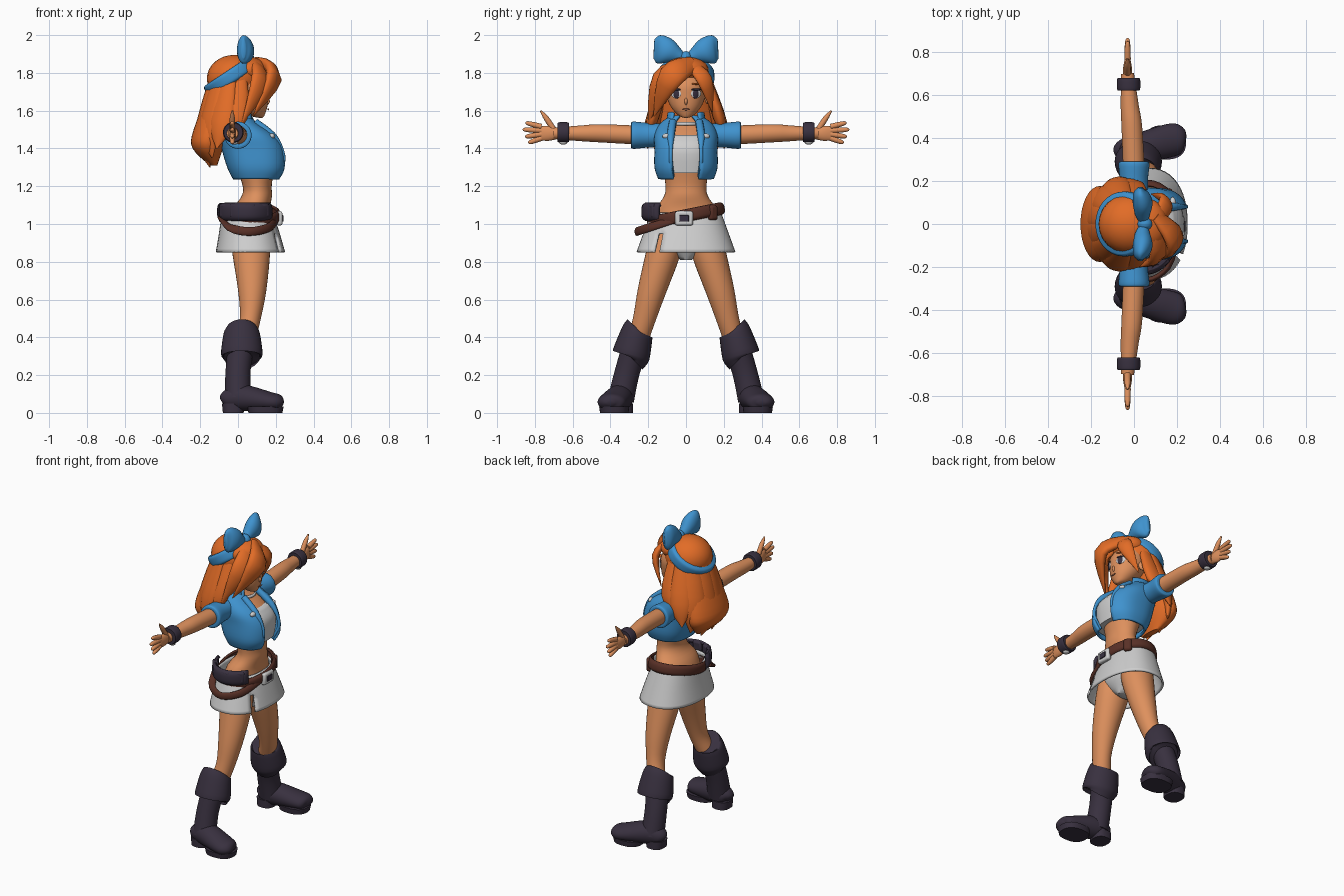
import bpy, bmesh, math
from mathutils import Vector, Matrix

cube = bpy.data.objects.get("Cube")
if cube:
    bpy.data.objects.remove(cube)


def material(name, *rgb):
    mat = bpy.data.materials.new(name)
    mat.use_nodes = True
    mat.diffuse_color = (*rgb, 1)
    mat.node_tree.nodes["Principled BSDF"].inputs["Base Color"].default_value = (*rgb, 1)
    return mat


skin = material("skin", .73, .28, .11)
hair = material("orange hair", .76, .15, .02)
blue = material("blue cloth", .05, .29, .62)
white = material("off white cloth", .62, .62, .62)
dark = material("dark leather", .04, .03, .05)
brown = material("brown leather", .1, .03, .02)
lip = material("lip", .45, .17, .1)

parts = []
X, Y, Z = Vector((1, 0, 0)), Vector((0, 1, 0)), Vector((0, 0, 1))
SIDES = ((1, "left_"), (-1, "right_"))


def finish(name, bm, mat, thick=0, bevel=0):
    """Turn a bmesh into a named, coloured object."""
    bmesh.ops.recalc_face_normals(bm, faces=bm.faces)
    mesh = bpy.data.meshes.new(name)
    bm.to_mesh(mesh)
    bm.free()
    mesh.materials.append(mat)
    ob = bpy.data.objects.new(name, mesh)
    bpy.context.collection.objects.link(ob)
    if thick:
        mod = ob.modifiers.new("thickness", "SOLIDIFY")
        mod.thickness, mod.offset = thick, 0
    if bevel:
        mod = ob.modifiers.new("rounded edges", "BEVEL")
        mod.width, mod.segments = bevel, 2
    parts.append(ob)


def spline(rows, steps=4):
    """Smooth curve through rows of numbers."""
    points = [Vector(row) for row in rows]
    points = [points[0]] + points + [points[-1]]
    curve = []
    for before, start, end, after in zip(points, points[1:], points[2:], points[3:]):
        leave, arrive = (end - before) / 2, (after - start) / 2
        for step in range(steps):
            t = step / steps
            ease = t * t * (3 - 2 * t)
            curve.append(start + (end - start) * ease + leave * (t * (1 - t) ** 2) - arrive * (t * t * (1 - t)))
    return curve + [points[-1]]


def loft(name, rows, mat, ref=None, sides=32, power=1, cap=True, skip=None, thick=0):
    """Skin over oval rings (x, y, z, radii): level, or square to the path when ref is set."""
    rings = spline([(*row, row[-1])[:5] for row in rows])
    centres = [Vector(ring[:3]) for ring in rings]
    bm = bmesh.new()
    loops = []
    for i, (ring, centre) in enumerate(zip(rings, centres)):
        u, v = X, Y
        if ref:
            tangent = (centres[min(i + 1, len(rings) - 1)] - centres[max(i - 1, 0)]).normalized()
            u = (ref - tangent * ref.dot(tangent)).normalized()
            v = tangent.cross(u)
        loop = []
        for k in range(sides):
            angle = math.tau * k / sides
            co, si = math.cos(angle), math.sin(angle)
            loop.append(bm.verts.new(centre
                                     + u * max(ring[3], .002) * math.copysign(abs(co) ** power, co)
                                     + v * max(ring[4], .002) * math.copysign(abs(si) ** power, si)))
        loops.append(loop)
    for lower, upper, centre in zip(loops, loops[1:], centres):
        for k in range(sides):
            angle = math.remainder(360 * (k + .5) / sides, 360)
            if not (skip and skip(angle, centre.z)):
                j = (k + 1) % sides
                bm.faces.new((lower[k], lower[j], upper[j], upper[k]))
    if cap:
        bm.faces.new(loops[0])
        bm.faces.new(loops[-1])
    finish(name, bm, mat, thick)


def stack(name, rows, mat, **options):
    """Level rings on the middle plane, each (height, forward, radii)."""
    loft(name, [(x, 0, z, *radii) for z, x, *radii in rows], mat, **options)


def both(name, rows, mat, ref=X, **options):
    """The same limb on the left and the right."""
    for s, side in SIDES:
        loft(side + name, [(x, y * s, *rest) for x, y, *rest in rows], mat, ref=ref, **options)


def band(name, centre, axis, radii, height, mat, **options):
    """Strap around an axis with softly rounded rims."""
    rows = []
    for offset, scale in ((-1, .93), (-.6, 1), (.6, 1), (1, .93)):
        place = Vector(centre) + Vector(axis).normalized() * offset * height / 2
        rows.append((*place, *(radius * scale for radius in radii)))
    loft(name, rows, mat, ref=X, **options)


def lock(name, points, width):
    """Tapered flat strand of hair facing away from the head."""
    outward = Vector((*points[1][:2], 0))
    rows = [(*point, width * scale / 2, width * scale) for point, scale in zip(points, (.6, 1, .05))]
    loft(name, rows, hair, ref=outward, sides=16)


def solid(name, make, place, scale, mat, yaw=0, bevel=0, **options):
    """Primitive, scaled, turned and placed."""
    bm = bmesh.new()
    make(bm, **options)
    bm.transform(Matrix.Translation(place) @ Matrix.Rotation(yaw, 4, "Z") @ Matrix.Diagonal((*scale, 1)))
    finish(name, bm, mat, bevel=bevel)


def ball(name, place, scale, mat, yaw=0):
    solid(name, bmesh.ops.create_uvsphere, place, scale, mat, yaw, u_segments=24, v_segments=16, radius=1)


def box(name, place, scale, mat, yaw=0):
    solid(name, bmesh.ops.create_cube, place, scale, mat, yaw, bevel=min(scale) / 3, size=1)


def face_plate(name, y, z, scale, mat):
    """Thin oval lying on the curved front of the face."""
    ball(name, (.05 + .11 * math.sqrt(1 - (y / .11) ** 2), y, z), scale, mat, yaw=y * 9)


# Torso with neck, and briefs
stack("torso", [(1, .06, .12, .17), (1.08, .07, .1, .16), (1.15, .1, .08, .115), (1.22, .1, .08, .11),
                (1.4, .08, .13, .14), (1.47, .05, .11, .14), (1.53, .02, .07, .11),
                (1.57, .02, .04), (1.63, .03, .04)], skin)
stack("briefs", [(.81, .06, .06, .03), (.9, .06, .11, .16), (1, .06, .12, .17)], white)

# Shirt, open vest and collar
stack("shirt", [(1.27, .1, .12, .14), (1.4, .08, .15), (1.47, .06, .12, .14)], white, sides=48, power=.8)
stack("vest", [(1.24, .1, .12, .14), (1.3, .1, .15, .16), (1.4, .08, .16), (1.47, .05, .14, .16),
               (1.53, .02, .08, .13), (1.57, .01, .06, .07)], blue, sides=48, power=.8,
      cap=False, skip=lambda angle, z: abs(angle) < 22, thick=.014)
stack("vest_collar", [(1.53, .02, .08, .1), (1.59, 0, .09)], blue,
      cap=False, skip=lambda angle, z: abs(angle) < 50, thick=.014)
both("vest_edge", [(.2, .07, 1.25, .01), (.24, .08, 1.33, .01), (.23, .08, 1.4, .01),
                   (.18, .08, 1.47, .02), (.09, .07, 1.54, .02)], blue, sides=12)
band("necklace", (.04, 0, 1.53), Z, (.07, .07), .01, white, cap=False, thick=.01)

# Arms with sleeves
both("sleeve", [(.01, .08, 1.47, .06), (0, .2, 1.47, .065), (0, .28, 1.47, .072), (0, .29, 1.47, .06)], blue)
both("arm", [(0, .24, 1.47, .05), (-.01, .45, 1.48, .048), (-.02, .55, 1.48, .042), (-.03, .7, 1.48, .03)], skin)

# Hands with fanned fingers, wristbands and badges
both("palm", [(-.03, .68, 1.48, .02, .03), (-.03, .73, 1.48, .02, .04), (-.03, .78, 1.48, .01, .035)], skin)
both("thumb", [(-.03, .7, 1.5, .015), (-.03, .74, 1.56, .014), (-.03, .77, 1.6, .004)], skin, sides=12)
for i, finger in enumerate(("index", "middle", "ring", "little")):
    fan, length = .25 - i / 5, .1 - abs(i - 1) / 80
    rows = [(-.03, .765 + length * t * math.cos(fan), 1.515 - i / 50 + length * t * math.sin(fan), radius)
            for t, radius in ((0, .015), (.5, .014), (.9, .01), (1, .002))]
    both(finger + "_finger", rows, skin, sides=12)
for s, side in SIDES:
    band(side + "wristband", (-.025, s * .65, 1.485), Y, (.054, .054), .06, dark)
    ball(side + "wristband_stud", (-.02, s * .65, 1.43), (.02, .02, .01), white)
    ball(side + "badge", (.18, s * .1, 1.465), (.015, .025, .015), white)

# Legs
both("leg", [(.06, .1, .95, .1, .085), (.07, .12, .85, .1, .09), (.075, .18, .65, .075),
             (.065, .22, .5, .055, .06), (.04, .25, .4, .055)], skin)

# Boots
both("boot_shaft", [(.02, .26, .38, .07), (0, .31, .22, .066), (0, .345, .07, .07)], dark)
both("boot_cuff", [(.02, .25, .44, .08), (.02, .26, .42, .096, .086), (.02, .29, .31, .11, .1),
                   (.02, .295, .295, .09)], dark)
both("boot_foot", [(-.08, .335, .06, .02), (-.06, .34, .07, .05), (.02, .35, .08, .07),
                   (.17, .39, .06, .05, .077), (.22, .4, .055, .04, .06), (.24, .4, .05, .01, .02)],
     dark, ref=Z)
both("boot_heel", [(-.025, .34, 0, .055, .06), (-.025, .34, .05, .06)], dark, ref=None, power=.8)
both("boot_sole", [(.145, .38, 0, .09, .075), (.145, .38, .035, .097, .08)], dark, ref=None, power=.8)

# Skirt with a slit over the right thigh
stack("skirt", [(1.06, .05, .13, .18), (.95, .06, .155, .22), (.85, .066, .178, .256)], white, sides=48,
      power=.88, cap=False, thick=.012, skip=lambda angle, z: abs(angle + 34) < 3 and z < .95)

# Belts, pouches and buckle
band("belt", (.06, 0, 1.045), (0, -.2, 1), (.157, .2), .055, brown, cap=False, thick=.014)
band("hip_belt", (.05, -.015, 1.065), Z, (.155, .21), .08, dark, sides=48, cap=False, thick=.02,
     skip=lambda angle, z: not -165 < angle < -35)
for i in range(4):
    turn = math.radians(30 * i - 145)
    box(f"pouch_{i}", (.05 + .15 * math.cos(turn), .2 * math.sin(turn) - .015, 1.07), (.035, .06, .075), dark, turn)
loft("hanging_belt", [(.2, -.07, 1.02, .01, .02), (.16, -.2, .98, .012, .023), (.06, -.26, .96, .012, .023),
                      (-.04, -.21, .98, .012, .023), (-.09, -.1, 1.03, .01, .02)], brown, ref=X - Y * 2)
box("belt_holder", (.165, .14, 1.06), (.04, .05, .08), brown, yaw=.6)
box("buckle", (.22, -.01, 1.03), (.03, .095, .075), white)
box("buckle_centre", (.236, -.01, 1.03), (.008, .05, .035), dark)

# Head and face
stack("head", [(1.562, .12, .01), (1.575, .1, .04), (1.62, .075, .08), (1.68, .047, .113, .104),
               (1.74, .035, .122, .113), (1.8, .015, .1), (1.85, 0, .05)], skin)
loft("nose", [(.15, 0, 1.67, .004), (.16, 0, 1.65, .009), (.15, 0, 1.63, .005)], skin, ref=X, sides=12)
face_plate("mouth", 0, 1.607, (.004, .022, .005), lip)
for s, side in SIDES:
    face_plate(side + "eye_white", s * .053, 1.69, (.005, .03, .024), white)
    face_plate(side + "iris", s * .05, 1.69, (.007, .02, .026), dark)
    face_plate(side + "lash", s * .055, 1.712, (.007, .03, .006), dark)
    face_plate(side + "eyebrow", s * .055, 1.742, (.006, .03, .005), hair)
    ball(side + "ear", (.03, s * .115, 1.665), (.025, .014, .03), skin, yaw=s * -.4)

# Hair on the head and down the back
ball("hair_cap", (-.02, 0, 1.77), (.145, .14, .125), hair)
ball("hair_front", (.055, 0, 1.815), (.1, .12, .07), hair)
stack("back_hair", [(1.74, -.06, .08, .12), (1.5, -.145, .09, .17), (1.4, -.16, .08, .165),
                    (1.31, -.13, .02, .07)], hair)

# Swept fringe, then strands fanned around each side of the head
lock("wide_fringe", [(.1, .04, 1.85), (.19, -.08, 1.78), (.08, -.17, 1.57)], .07)
lock("side_fringe", [(.08, .03, 1.86), (.12, -.13, 1.76), (.02, -.2, 1.53)], .065)
lock("left_fringe", [(.1, .02, 1.85), (.15, .1, 1.76), (.08, .14, 1.59)], .045)
for s, side in SIDES:
    for i in range(4):
        turn = math.radians(75 + 30 * i)
        co, si = math.cos(turn), s * math.sin(turn)
        lock(f"{side}hair_lock_{i}", [(.1 * co - .02, .1 * si, 1.8), (.14 * co - .05, .18 * si, 1.57 - i / 30),
                                      (.05 * co - .1, .21 * si, 1.45 - i / 20)], .065 + i / 200)

# Headband and bow
band("headband", (-.04, 0, 1.78), (-.55, 0, .83), (.152, .15), .07, blue)
both("bow_loop", [(.045, .01, 1.875, .02), (.04, .05, 1.895, .036, .042), (.04, .1, 1.917, .046, .068),
                  (.03, .145, 1.925, .034, .075), (.03, .17, 1.927, .01, .05)], blue)
ball("bow_knot", (.05, 0, 1.88), (.035, .03, .035), blue)

# Smooth shading with sharp edges kept
bpy.ops.object.select_all(action="DESELECT")
for ob in parts:
    ob.select_set(True)
bpy.context.view_layer.objects.active = parts[0]
bpy.ops.object.shade_smooth_by_angle(angle=math.radians(50))
